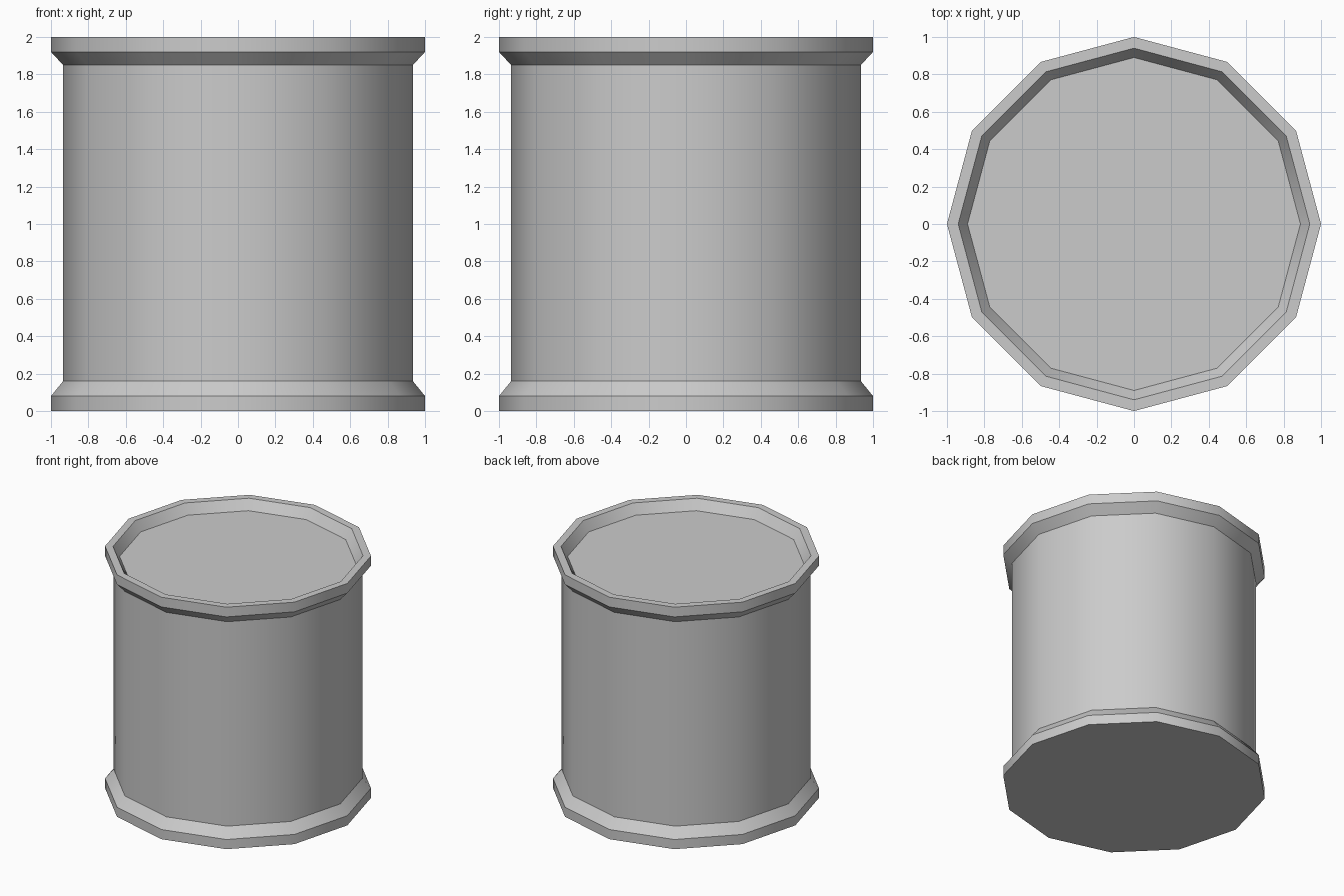
import bpy
import bmesh
from math import cos, sin, pi, radians

SIDES = 12

cube = bpy.data.objects.get("Cube")
if cube:
    bpy.data.objects.remove(cube, do_unlink=True)

# Single plain grey
grey = bpy.data.materials.new("plain_grey")
grey.use_nodes = True
colour = (0.6, 0.6, 0.6, 1)
grey.diffuse_color = colour
grey.node_tree.nodes["Principled BSDF"].inputs["Base Color"].default_value = colour

# Outline from the base, up the body, over the rim and down to the sunken lid
profile = [
    (1, 0), (1, 0.08), (0.935, 0.16),
    (0.935, 1.85), (1, 1.92), (1, 2),
    (0.94, 2), (0.89, 1.92),
]

bm = bmesh.new()
rings = [
    [bm.verts.new((r * cos(2 * pi * i / SIDES), r * sin(2 * pi * i / SIDES), z))
     for i in range(SIDES)]
    for r, z in profile
]
for low, high in zip(rings, rings[1:]):
    for i in range(SIDES):
        j = (i + 1) % SIDES
        bm.faces.new((low[i], low[j], high[j], high[i]))

# Base and lid
bm.faces.new(rings[0][::-1])
bm.faces.new(rings[-1])

mesh = bpy.data.meshes.new("drum")
bm.to_mesh(mesh)
bm.free()
mesh.materials.append(grey)
drum = bpy.data.objects.new("drum", mesh)
bpy.context.collection.objects.link(drum)

# Smooth around the sides, crisp at the rims
bpy.ops.object.select_all(action="DESELECT")
drum.select_set(True)
bpy.context.view_layer.objects.active = drum
bpy.ops.object.shade_smooth_by_angle(angle=radians(36))
